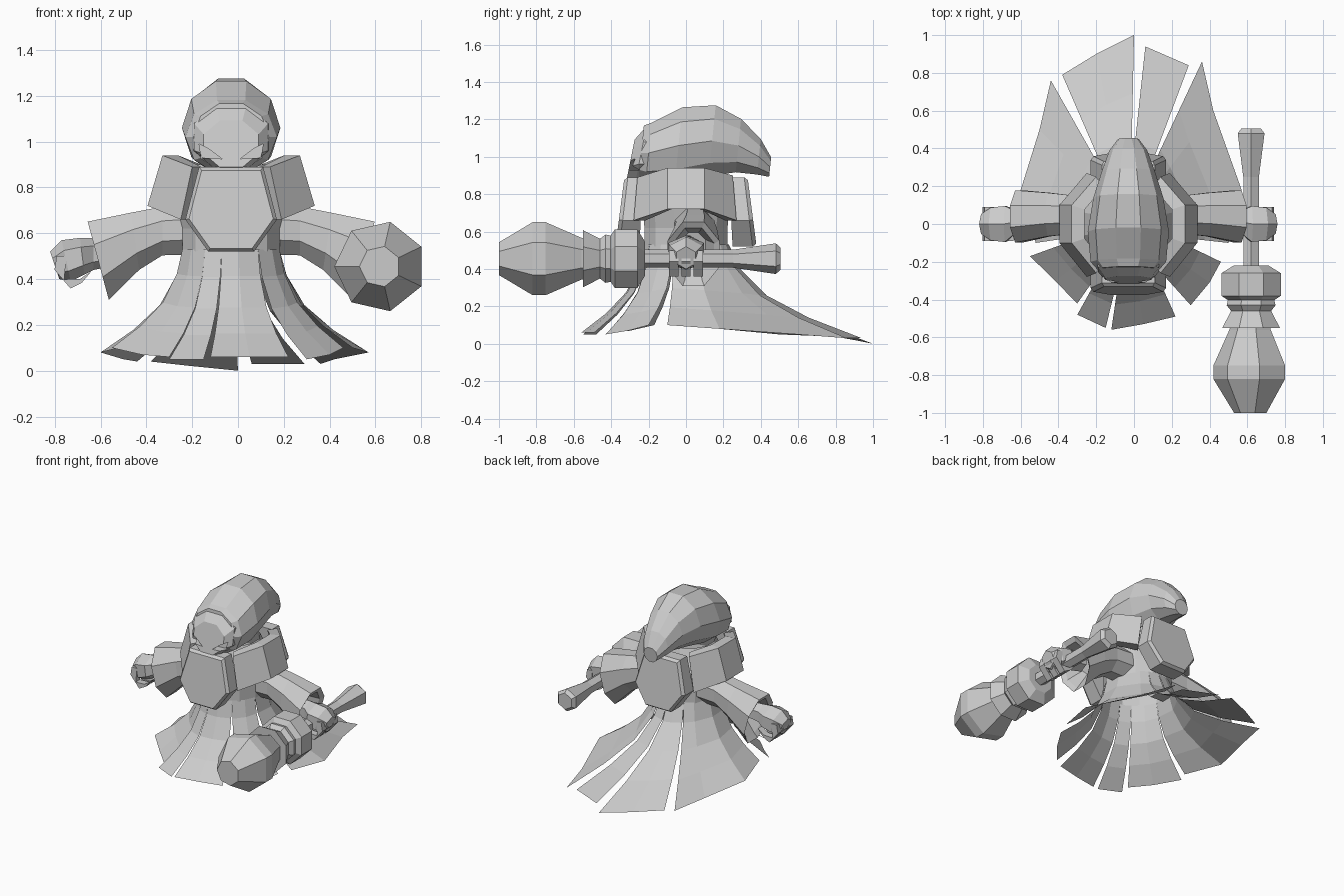
import bpy, bmesh, math
from mathutils import Vector

cube = bpy.data.objects.get("Cube")
if cube:
    bpy.data.objects.remove(cube)

CX = -0.03  # body centre line

grey = bpy.data.materials.new("stone_grey")
grey.use_nodes = True
COLOR = (0.6, 0.6, 0.6, 1)
grey.diffuse_color = COLOR
grey.node_tree.nodes["Principled BSDF"].inputs["Base Color"].default_value = COLOR


def finish(name, bm):
    bmesh.ops.recalc_face_normals(bm, faces=bm.faces)
    mesh = bpy.data.meshes.new(name)
    bm.to_mesh(mesh)
    bm.free()
    mesh.materials.append(grey)
    obj = bpy.data.objects.new(name, mesh)
    bpy.context.collection.objects.link(obj)
    return obj


def ring(center, u, v, n, phase=0.5):
    """Polygon around center spanned by the half axes u and v."""
    c, u, v = Vector(center), Vector(u), Vector(v)
    angles = [2 * math.pi * (i + phase) / n for i in range(n)]
    return [c + u * math.cos(a) + v * math.sin(a) for a in angles]


def loft(name, rings, caps=True, closed=True):
    bm = bmesh.new()
    rows = [[bm.verts.new(p) for p in r] for r in rings]
    n = len(rows[0])
    for a, b in zip(rows, rows[1:]):
        for i in range(n if closed else n - 1):
            j = (i + 1) % n
            bm.faces.new((a[i], a[j], b[j], b[i]))
    if caps:
        bm.faces.new(rows[0])
        bm.faces.new(rows[-1])
    return finish(name, bm)


# Torso
loft("torso", [ring((CX, y, z), (rx, 0, 0), (0, ry, 0), 12) for y, z, rx, ry in [
    (0, 0.52, 0.22, 0.23), (0, 0.62, 0.22, 0.23),
    (0, 0.74, 0.25, 0.24), (0, 0.9, 0.17, 0.18)]], caps=False)

# Skirt: flared cloth panels separated by slits
panels = [
    [(0.5, -0.1, 0.1), (0.57, 0.18, 0.08), (0.42, 0.6, 0.05), (0.36, 0.86, 0.03)],
    [(0.29, 0.84, 0.03), (0.06, 0.94, 0.03)],
    [(0, 1, 0), (-0.2, 0.9, 0.02), (-0.38, 0.79, 0.04)],
    [(-0.44, 0.76, 0.04), (-0.5, 0.5, 0.05), (-0.6, 0.18, 0.08), (-0.52, -0.1, 0.1)],
    [(-0.55, -0.17, 0.1), (-0.42, -0.3, 0.07), (-0.3, -0.42, 0.06)],
    [(-0.3, -0.48, 0.05), (-0.15, -0.55, 0.05)],
    [(-0.12, -0.56, 0.06), (0.05, -0.53, 0.06), (0.22, -0.49, 0.06)],
    [(0.3, -0.43, 0.05), (0.4, -0.31, 0.07), (0.46, -0.2, 0.1)],
]
FLARE = [(0, 1), (0.08, 0.75), (0.28, 0.46), (0.6, 0.22), (1, 0)]


def heading(p):
    return math.atan2(p[1], p[0] - CX) % (2 * math.pi)


def between(p, q):
    a, b = heading(p), heading(q)
    if b < a - math.pi:
        b += 2 * math.pi
    elif b > a + math.pi:
        a += 2 * math.pi
    return (a + b) / 2


for k, hem in enumerate(panels):
    angles = [heading(p) for p in hem]
    angles[0] = between(panels[k - 1][-1], hem[0])
    angles[-1] = between(hem[-1], panels[(k + 1) % len(panels)][0])
    waist = [(CX + 0.22 * math.cos(a), 0.23 * math.sin(a), 0.53) for a in angles]
    rows = [[(w[0] + (h[0] - w[0]) * s, w[1] + (h[1] - w[1]) * s, h[2] + (w[2] - h[2]) * u)
             for w, h in zip(waist, hem)] for s, u in FLARE]
    loft(f"skirt_panel_{k + 1}", rows, caps=False, closed=False)

# Hood: drooping pointed cowl
hood_rings = [(-0.24, 1.02, 0.165, 0.155), (-0.2, 1.02, 0.2, 0.17), (-0.04, 1.06, 0.215, 0.215),
              (0.14, 1.085, 0.185, 0.2), (0.28, 1.06, 0.14, 0.15),
              (0.39, 1.0, 0.1, 0.1), (0.45, 0.945, 0.055, 0.055)]
loft("hood", [ring((CX, y, z), (rx, 0, 0), (0, 0.1 * rz, rz), 10, 0)
              for y, z, rx, rz in hood_rings])

# Face mask with slanted eye holes
face = loft("face", [ring((CX, y, z), (rx, 0, 0), (0, 0.2 * rz, rz), 8)
                     for y, z, rx, rz in [(-0.16, 1.02, 0.18, 0.16), (-0.24, 1.02, 0.175, 0.155),
                                          (-0.295, 0.99, 0.13, 0.11)]])
for side, label in ((1, "left"), (-1, "right")):
    outline = [(0.04, 0.925), (0.13, 0.93), (0.14, 0.99), (0.1, 0.97)]
    cutter = loft(label + "_eye_cutter", [[(CX + side * x, y, z) for x, z in outline]
                                          for y in (-0.4, -0.23)])
    cutter.hide_render = True
    cutter.hide_viewport = True
    cutter.hide_set(True)
    cut = face.modifiers.new(label + "_eye", 'BOOLEAN')
    cut.operation = 'DIFFERENCE'
    cut.solver = 'EXACT'
    cut.object = cutter

# Chest and back plates
plate = [(-0.14, 0.89), (0.14, 0.89), (0.2, 0.66), (0.1, 0.52), (-0.1, 0.52), (-0.2, 0.66)]


def plate_ring(y, scale, lean):
    return [(CX + x * scale, y + lean * (0.9 - z), 0.7 + (z - 0.7) * scale) for x, z in plate]


for name, s in (("chest_plate", -1), ("back_plate", 1)):
    loft(name, [plate_ring(s * 0.23, 1, s * 0.05), plate_ring(s * 0.31, 1, s * 0.12),
                plate_ring(s * 0.33, 0.92, s * 0.12)])

# Shoulder guards, sleeves and hands on both sides
for s, label in ((1, "left"), (-1, "right")):
    top = [(0.17, -0.26, 0.89), (0.3, -0.1, 0.94), (0.3, 0.1, 0.94), (0.17, 0.25, 0.9)]
    low = [(0.22, -0.28, 0.66), (0.365, -0.1, 0.72), (0.365, 0.1, 0.72), (0.22, 0.27, 0.66)]

    def section(i, s=s):
        t, b = top[i], low[i]
        inner = [(x * 0.77, y * 0.77, z) for x, y, z in (b, t)]
        return [(CX + s * x, y, z) for x, y, z in [t, b] + inner]

    loft(label + "_shoulder_guard", [section(i) for i in range(4)])

    def limb(name, data, n=8, s=s):
        loft(name, [ring((CX + s * x, y, z), (0, ry, 0), (s * slant, 0, rz), n)
                    for x, y, z, ry, rz, slant in data])

    limb(label + "_sleeve", [
        (0.12, 0.04, 0.62, 0.12, 0.12, 0), (0.3, 0.05, 0.61, 0.11, 0.115, 0),
        (0.42, 0.05, 0.565, 0.125, 0.135, 0.02), (0.58, 0.04, 0.48, 0.15, 0.185, 0.05),
        (0.56, 0.04, 0.48, 0.12, 0.15, 0.05), (0.46, 0.04, 0.53, 0.07, 0.07, 0.02)])
    limb(label + "_hand", [
        (0.5, 0.02, 0.52, 0.06, 0.06, 0), (0.6, 0.01, 0.51, 0.07, 0.07, 0),
        (0.65, 0, 0.5, 0.11, 0.08, 0.01), (0.72, 0, 0.48, 0.1, 0.09, 0.02),
        (0.77, 0, 0.46, 0.06, 0.06, 0.02)], 6)
    for k in range(3):
        y = -0.065 + 0.065 * k
        path = [(0.74, 0.5), (0.75, 0.42), (0.68, 0.38), (0.63, 0.41)]
        loft(f"{label}_finger_{k + 1}", [
            ring((CX + s * x, y, z), (0, 0.035, 0), (s * 0.03, 0, 0.03 * f), 4)
            for (x, z), f in zip(path, (0, 1, -1, -1.2))])

# Mace, lying front to back in the left hand
MX, MZ = 0.62, 0.455


def turned(name, profile, n):
    loft(name, [ring((MX, y, MZ), (r, 0, 0), (0, 0, r), n) for y, r in profile])


turned("mace_handle", [(0.505, 0.06), (0.48, 0.082), (0.25, 0.048), (-0.25, 0.048)], 6)
turned("mace_collar", [(-0.22, 0.1), (-0.26, 0.17), (-0.38, 0.17), (-0.405, 0.13)], 8)
turned("mace_petals", [(-0.39, 0.13), (-0.43, 0.14), (-0.46, 0.115),
                       (-0.55, 0.165), (-0.55, 0.1)], 8)
turned("mace_head", [(-0.5, 0.1), (-0.56, 0.115), (-0.75, 0.2), (-0.82, 0.2), (-1, 0.09)], 7)
